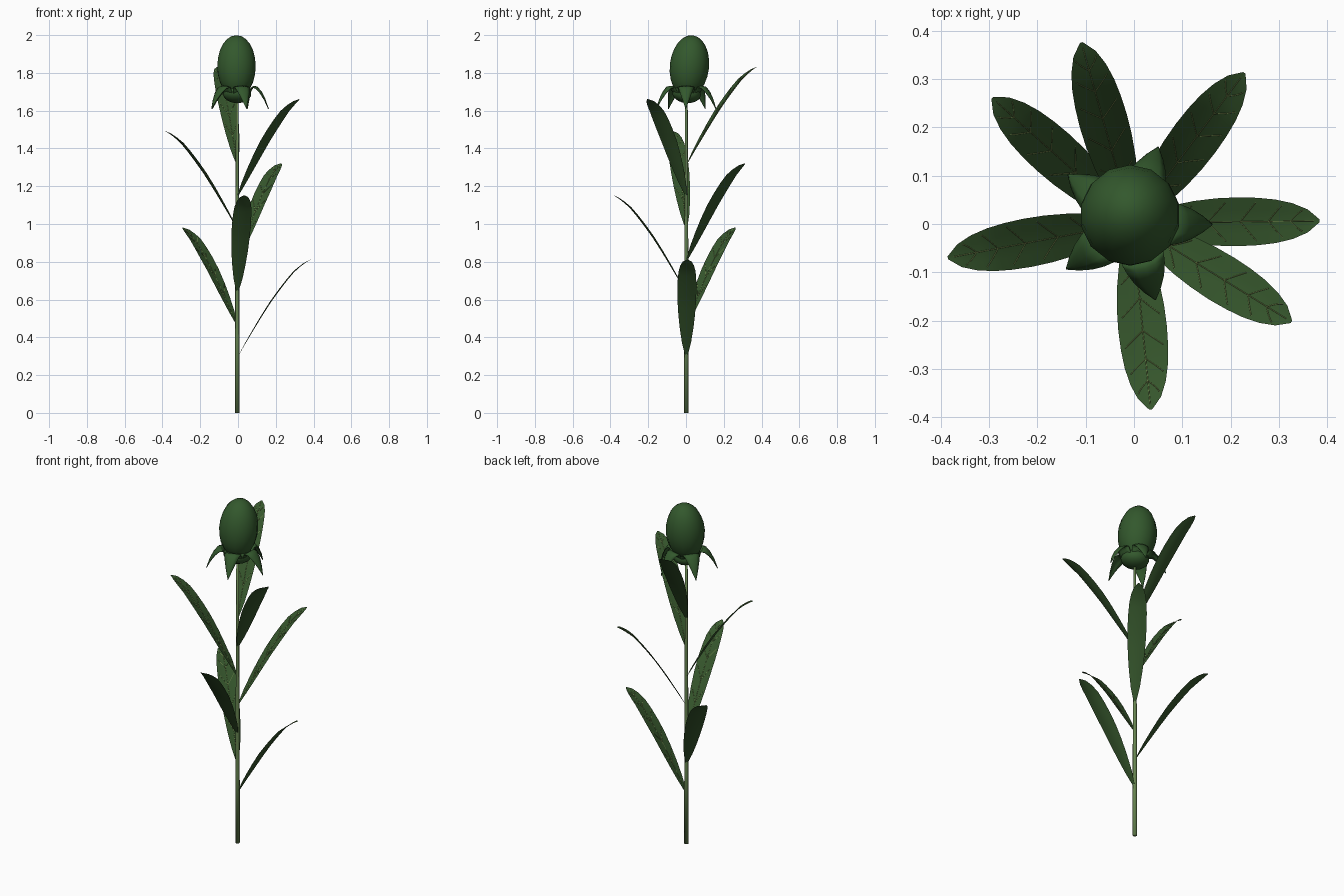
import bpy, bmesh, math
from mathutils import Vector, Matrix

if "Cube" in bpy.data.objects:
    bpy.data.objects.remove(bpy.data.objects["Cube"])


def material(name, rgb):
    m = bpy.data.materials.new(name)
    m.diffuse_color = (*rgb, 1)
    m.use_nodes = True
    m.node_tree.nodes["Principled BSDF"].inputs["Base Color"].default_value = m.diffuse_color
    return m


LEAF = material("leaf green", (0.036, 0.092, 0.025))
BUD = material("bud green", (0.033, 0.098, 0.026))
STEM = material("stem green", (0.135, 0.23, 0.08))
VEIN = material("vein pale green", (0.22, 0.29, 0.09))
AXIS = Vector((-0.004, 0.002, 0))


def add_object(name, bm, mat):
    bmesh.ops.recalc_face_normals(bm, faces=bm.faces) if name in ("bud", "calyx_cup", "stem") else None
    me = bpy.data.meshes.new(name)
    bm.to_mesh(me)
    bm.free()
    for p in me.polygons:
        p.use_smooth = True
    me.materials.append(mat)
    ob = bpy.data.objects.new(name, me)
    bpy.context.collection.objects.link(ob)
    return ob


def sample(values, t):
    """Linear lookup in an evenly spaced list, t from 0 to 1."""
    f = min(max(t, 0), 1) * (len(values) - 1)
    i = min(int(f), len(values) - 2)
    return values[i] + (values[i + 1] - values[i]) * (f - i)


def blade(name, point, rows, cols, mat):
    """Sheet from a function point(t, s), s running -1 to 1 across."""
    bm = bmesh.new()
    grid = [[bm.verts.new(point(r / rows, 2 * c / cols - 1)) for c in range(cols + 1)]
            for r in range(rows + 1)]
    for r in range(rows):
        for c in range(cols):
            bm.faces.new((grid[r][c], grid[r][c + 1], grid[r + 1][c + 1], grid[r + 1][c]))
    # upper side of a rising blade faces back towards the stem
    bm.normal_update()
    if sum(f.normal.z for f in bm.faces) < 0:
        bmesh.ops.reverse_faces(bm, faces=bm.faces)
    return add_object(name, bm, mat)


# Stem: tapered tube
bm = bmesh.new()
rings = []
for z, r in ((0, 0.0125), (0.4, 0.0115), (0.9, 0.010), (1.3, 0.0085), (1.67, 0.007)):
    rings.append([bm.verts.new(AXIS + Vector((r * math.cos(a * math.pi / 4), r * math.sin(a * math.pi / 4), z)))
                  for a in range(8)])
for lo, hi in zip(rings, rings[1:]):
    for i in range(8):
        j = (i + 1) % 8
        bm.faces.new((lo[i], lo[j], hi[j], hi[i]))
bm.faces.new(rings[0])
bm.faces.new(rings[-1])
add_object("stem", bm, STEM)

# Leaves: seven blades spiralling up by the golden angle
PATH = [Vector(p) for p in ((0.005, 0), (0.045, 0.07), (0.09, 0.145), (0.133, 0.215), (0.18, 0.288),
                            (0.225, 0.35), (0.265, 0.402), (0.301, 0.445), (0.335, 0.475),
                            (0.365, 0.498), (0.388, 0.511))]
WIDTH = (0.006, 0.024, 0.036, 0.044, 0.049, 0.0505, 0.049, 0.045, 0.037, 0.024, 0.003)


def leaf_point(t, s, lift=0.0):
    p = sample(PATH, t)
    w = sample(WIDTH, t)
    d = (sample(PATH, t + 0.05) - sample(PATH, t - 0.05)).normalized()
    up = abs(s) * w * 0.12 + lift          # shallow fold along the midrib
    return Vector((p.x - d.y * up, s * w, p.y + d.x * up))


for i in range(7):
    place = Matrix.Translation(AXIS + Vector((0, 0, 0.30 + 0.17 * i))) @ \
        Matrix.Rotation(math.radians(137.5 * i + 0.7), 4, 'Z')
    leaf = blade(f"leaf_{i + 1}", leaf_point, 20, 4, LEAF)
    leaf.matrix_world = place

    # Fine veins: a midrib and paired side veins lying on the upper face
    cu = bpy.data.curves.new("leaf_veins", 'CURVE')
    cu.dimensions = '3D'
    cu.bevel_depth = 0.0009
    cu.bevel_resolution = 0
    lines = [[(k / 20, 0) for k in range(1, 20)]]
    for t in (0.2, 0.35, 0.5, 0.65, 0.78):
        for side in (-1, 1):
            lines.append([(t + 0.09 * k / 4, side * 0.8 * k / 4) for k in range(5)])
    for line in lines:
        sp = cu.splines.new('POLY')
        sp.points.add(len(line) - 1)
        for q, (t, s) in zip(sp.points, line):
            q.co = (*leaf_point(t, s, 0.0012), 1)
    cu.materials.append(VEIN)
    veins = bpy.data.objects.new(f"leaf_veins_{i + 1}", cu)
    veins.matrix_world = place
    bpy.context.collection.objects.link(veins)


# Bud and the cup below it: stretched spheres, leaning slightly backwards
def egg(name, centre, scale, tilt):
    bm = bmesh.new()
    bmesh.ops.create_uvsphere(bm, u_segments=14, v_segments=12, radius=1)
    bm.transform(Matrix.Translation(centre) @ Matrix.Rotation(math.radians(tilt), 4, 'X')
                 @ Matrix.Diagonal((*scale, 1)))
    return add_object(name, bm, BUD)


egg("bud", (-0.008, 0.018, 1.835), (0.104, 0.104, 0.165), -6)
egg("calyx_cup", (-0.004, 0.003, 1.69), (0.076, 0.076, 0.05), -6)

# Sepals: five pointed blades curling out and down
CURL = [Vector(p) for p in ((0.035, 1.665), (0.068, 1.70), (0.088, 1.732), (0.108, 1.727),
                            (0.130, 1.70), (0.150, 1.66), (0.167, 1.61))]
SEPAL_W = (0.022, 0.04, 0.045, 0.041, 0.032, 0.018, 0.001)


def sepal_point(t, s):
    p = sample(CURL, t)
    w = sample(SEPAL_W, t)
    return Vector((p.x - s * s * w * 0.25, s * w, p.y - s * s * w * 0.15))


for i in range(5):
    sepal = blade(f"sepal_{i + 1}", sepal_point, 12, 4, BUD)
    sepal.matrix_world = Matrix.Translation(AXIS) @ Matrix.Rotation(math.radians(72 * i - 1), 4, 'Z')
    mod = sepal.modifiers.new("thickness", 'SOLIDIFY')
    mod.thickness = 0.004
